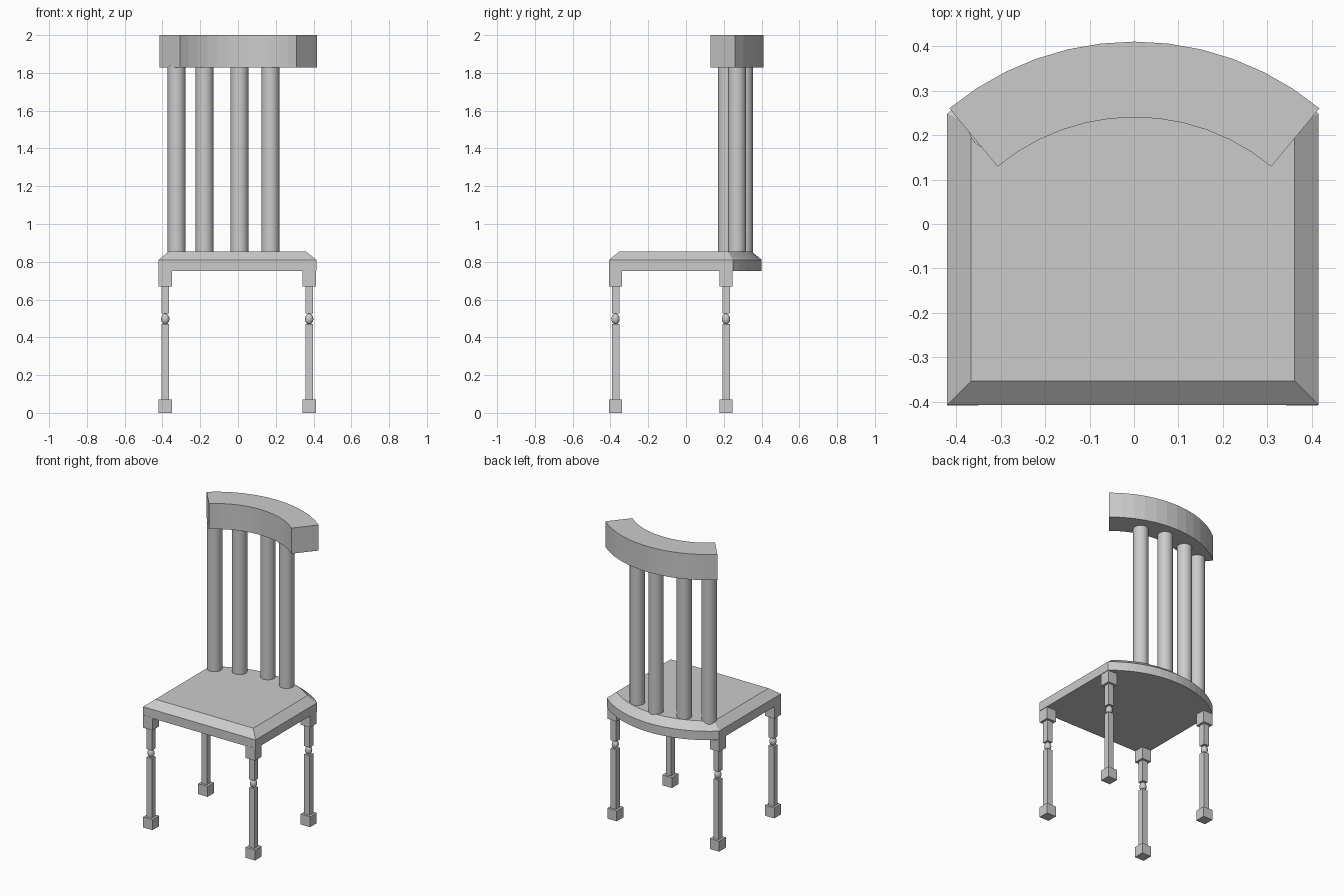
import bpy, bmesh
from math import sin, cos, radians, asin

if "Cube" in bpy.data.objects:
    bpy.data.objects.remove(bpy.data.objects["Cube"])

def finish(name, bm, smooth=False):
    bmesh.ops.recalc_face_normals(bm, faces=bm.faces[:])
    me = bpy.data.meshes.new(name)
    bm.to_mesh(me)
    bm.free()
    ob = bpy.data.objects.new(name, me)
    bpy.context.collection.objects.link(ob)
    if smooth:
        me.shade_smooth()
        me.set_sharp_from_angle(angle=radians(40))
    return ob

def arc(cx, cy, r, half, n):
    """Points from right to left along an arc bulging to +y."""
    return [(cx + r * sin(half - 2 * half * i / n),
             cy + r * cos(half - 2 * half * i / n)) for i in range(n + 1)]

def prism(outline, z0, z1):
    """Extruded outline; returns the bmesh and its top face."""
    bm = bmesh.new()
    base = bm.faces.new([bm.verts.new((x, y, z0)) for x, y in outline])
    top = bmesh.ops.extrude_face_region(bm, geom=[base], use_keep_orig=True)["geom"]
    bmesh.ops.translate(bm, vec=(0, 0, z1 - z0),
                        verts=[g for g in top if isinstance(g, bmesh.types.BMVert)])
    bmesh.ops.recalc_face_normals(bm, faces=bm.faces[:])
    return bm, [g for g in top if isinstance(g, bmesh.types.BMFace)][0]

def box(bm, x, y, z0, z1, w):
    vs = bmesh.ops.create_cube(bm, size=1)["verts"]
    bmesh.ops.scale(bm, vec=(w, w, z1 - z0), verts=vs)
    bmesh.ops.translate(bm, vec=(x, y, (z0 + z1) / 2), verts=vs)

# Seat: square front, bowed back, chamfered upper edge
half_w, side_y, sag, cx = 0.4175, 0.248, 0.153, -0.0025
r = (half_w ** 2 + sag ** 2) / (2 * sag)
outline = [(cx - half_w, -0.407), (cx + half_w, -0.407)]
outline += arc(cx, side_y + sag - r, r, asin(half_w / r), 16)
bm, top = prism(outline, 0.75, 0.81)
bmesh.ops.inset_individual(bm, faces=[top], thickness=0.054, depth=0, use_even_offset=True)
bmesh.ops.translate(bm, vec=(0, 0, 0.044), verts=top.verts[:])
finish("seat", bm)

# Curved top rail
rail_angle, rail_y = radians(39.65), -0.242
outer = arc(0.001, rail_y, 0.652, rail_angle, 12)
inner = arc(0.001, rail_y, 0.482, rail_angle, 12)
bm, _ = prism(outer + inner[::-1], 1.828, 2.0)
finish("top_rail", bm)

# Back spindles
for i, (x, y) in enumerate([(-0.325, 0.216), (-0.177, 0.27), (0.008, 0.307), (0.172, 0.27)]):
    bm = bmesh.new()
    vs = bmesh.ops.create_cone(bm, cap_ends=True, segments=24, radius1=0.047,
                               radius2=0.047, depth=1.01)["verts"]
    bmesh.ops.translate(bm, vec=(x, y, 1.335), verts=vs)
    finish(f"back_spindle_{i + 1}", bm, smooth=True)

# Legs: foot block, square shaft, bead, upper shaft, top block
for row, y in (("front", -0.373), ("back", 0.212)):
    for side, x in (("left", -0.385), ("right", 0.377)):
        bm = bmesh.new()
        box(bm, x, y, 0, 0.07, 0.07)
        box(bm, x, y, 0.07, 0.47, 0.04)
        box(bm, x, y, 0.525, 0.67, 0.04)
        box(bm, x, y, 0.67, 0.755, 0.07)
        finish(f"{row}_{side}_leg", bm)
        bm = bmesh.new()
        vs = bmesh.ops.create_uvsphere(bm, u_segments=16, v_segments=10, radius=1)["verts"]
        bmesh.ops.scale(bm, vec=(0.022, 0.022, 0.029), verts=vs)
        bmesh.ops.translate(bm, vec=(x, y, 0.497), verts=vs)
        finish(f"{row}_{side}_leg_bead", bm, smooth=True)
